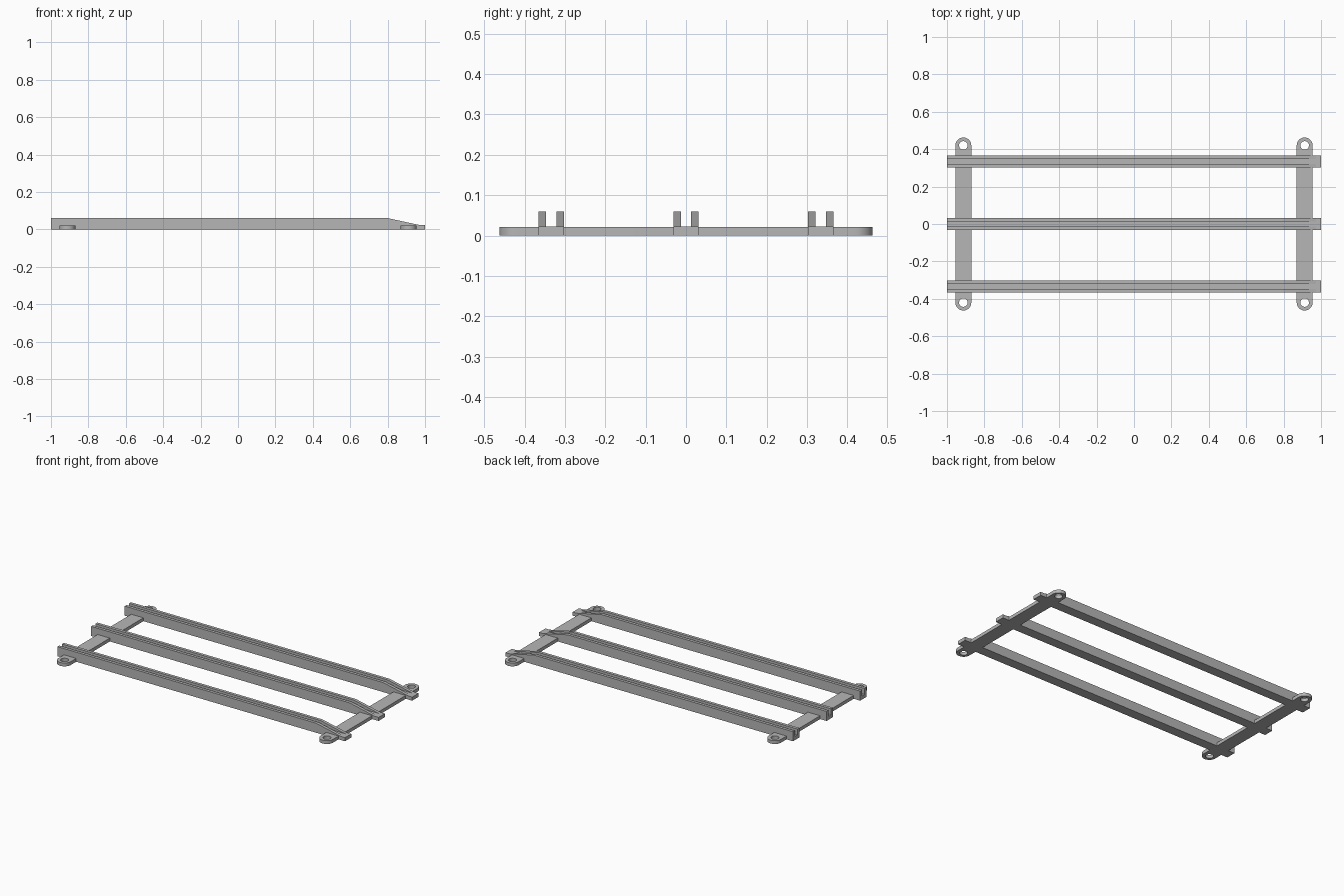
import bpy, bmesh
from math import cos, sin, pi

cube = bpy.data.objects.get("Cube")
if cube:
    bpy.data.objects.remove(cube, do_unlink=True)

grey = bpy.data.materials.new("plain_grey")
grey.use_nodes = True
colour = (0.47, 0.47, 0.47, 1)
grey.diffuse_color = colour
grey.node_tree.nodes["Principled BSDF"].inputs["Base Color"].default_value = colour

FLOOR, TOP, BAR_TOP = 0.0225, 0.06, 0.021
HALF, GROOVE = 0.0315, 0.0125      # half widths of rail and groove
BAR_X, BAR_R, HOLE_Y, HOLE_R = 0.9125, 0.0425, 0.42, 0.023


def finish(name, bm):
    bmesh.ops.recalc_face_normals(bm, faces=bm.faces)
    mesh = bpy.data.meshes.new(name)
    bm.to_mesh(mesh)
    bm.free()
    mesh.materials.append(grey)
    obj = bpy.data.objects.new(name, mesh)
    bpy.context.collection.objects.link(obj)
    return obj


def rail(name, y):
    """Channel section lofted along x, its walls ramping down at the +x end."""
    bm = bmesh.new()
    rings = []
    for x, h in ((-1, TOP), (0.8, TOP), (0.973, FLOOR), (1, FLOOR)):
        section = [(-HALF, 0), (HALF, 0), (HALF, h), (GROOVE, h),
                   (GROOVE, FLOOR), (-GROOVE, FLOOR), (-GROOVE, h), (-HALF, h)]
        rings.append([bm.verts.new((x, y + dy, z)) for dy, z in section])
    for a, b in zip(rings, rings[1:]):
        for i in range(8):
            j = (i + 1) % 8
            bm.faces.new((a[i], a[j], b[j], b[i]))
    bm.faces.new(rings[0])
    bm.faces.new(rings[-1])
    bmesh.ops.remove_doubles(bm, verts=bm.verts, dist=1e-5)
    return finish(name, bm)


def cross_bar(name, x):
    """Flat strap with round ends and a bolt hole through each end."""
    bm = bmesh.new()
    n = 24
    arc = [(BAR_R * cos(pi * i / n), BAR_R * sin(pi * i / n)) for i in range(n + 1)]
    outline = [(x + a, HOLE_Y + b) for a, b in arc]
    outline += [(x - a, -HOLE_Y - b) for a, b in arc]
    base = bm.faces.new([bm.verts.new((a, b, 0)) for a, b in outline])
    top = bmesh.ops.extrude_face_region(bm, geom=[base])["geom"]
    bmesh.ops.translate(bm, vec=(0, 0, BAR_TOP),
                        verts=[v for v in top if isinstance(v, bmesh.types.BMVert)])
    obj = finish(name, bm)

    # Bolt hole cutters
    cut = bmesh.new()
    for side in (-1, 1):
        made = bmesh.ops.create_cone(cut, cap_ends=True, segments=32,
                                     radius1=HOLE_R, radius2=HOLE_R, depth=0.2)
        bmesh.ops.translate(cut, vec=(x, side * HOLE_Y, 0), verts=made["verts"])
    cutter = finish(name + "_hole_cutter", cut)
    cutter.hide_render = True
    cutter.hide_viewport = True
    mod = obj.modifiers.new("bolt_holes", "BOOLEAN")
    mod.operation = "DIFFERENCE"
    mod.solver = "EXACT"
    mod.object = cutter

    # Apply the holes and discard the cutter
    bpy.context.view_layer.update()
    evaluated = obj.evaluated_get(bpy.context.evaluated_depsgraph_get())
    mesh = bpy.data.meshes.new_from_object(evaluated)
    obj.modifiers.clear()
    obj.data = mesh
    bpy.data.objects.remove(cutter, do_unlink=True)

    bpy.ops.object.select_all(action="DESELECT")
    obj.select_set(True)
    bpy.context.view_layer.objects.active = obj
    bpy.ops.object.shade_smooth_by_angle()
    return obj


for label, y in (("front", -0.334), ("middle", 0), ("back", 0.334)):
    rail(label + "_rail", y)
for label, side in (("right", -1), ("left", 1)):
    cross_bar(label + "_cross_bar", side * BAR_X)
